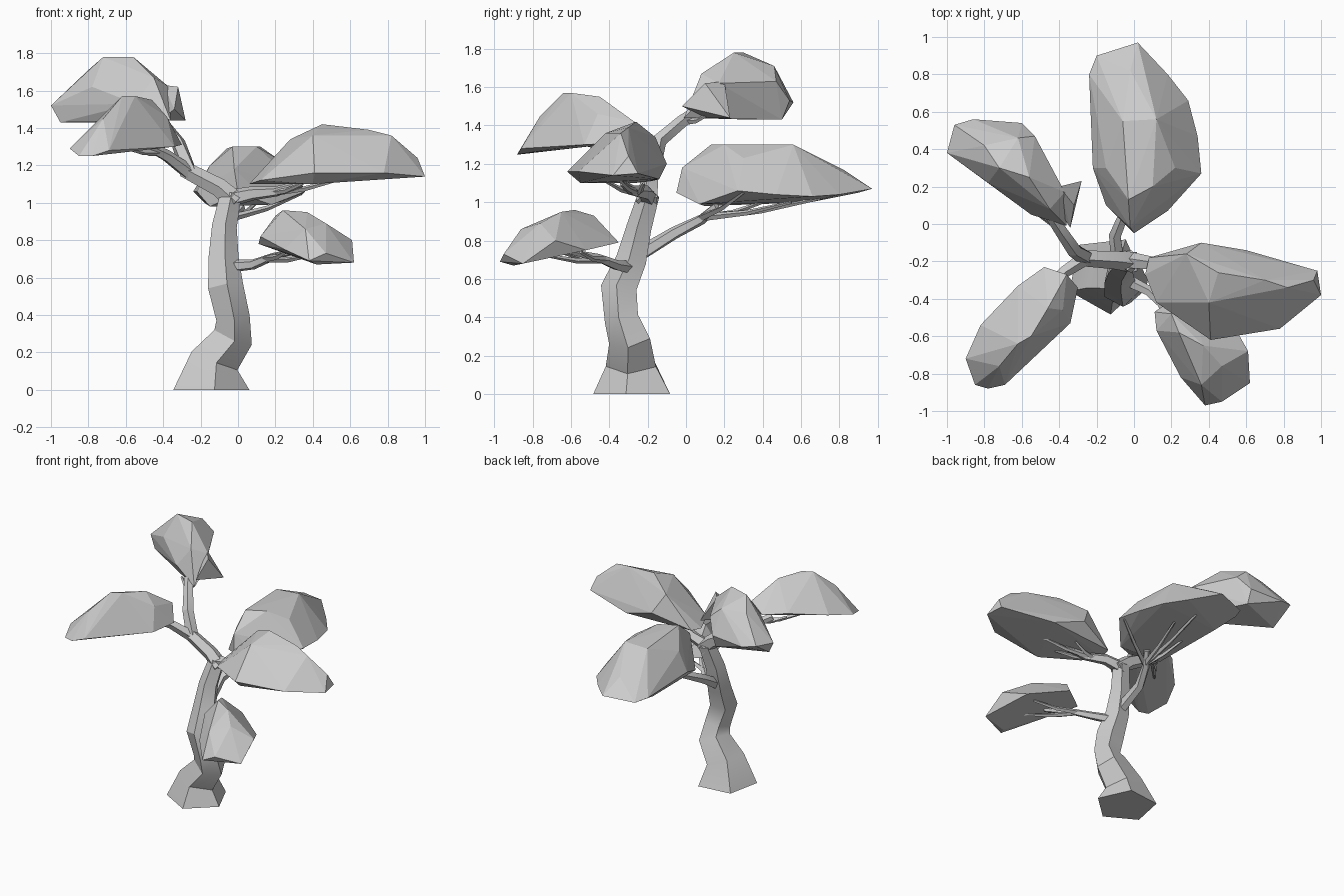
import bpy
import bmesh
from math import cos, sin, radians, tau
from mathutils import Vector

if "Cube" in bpy.data.objects:
    bpy.data.objects.remove(bpy.data.objects["Cube"], do_unlink=True)

grey = bpy.data.materials.new("plain grey")
grey.use_nodes = True
colour = (0.6, 0.6, 0.6, 1)
grey.diffuse_color = colour
grey.node_tree.nodes["Principled BSDF"].inputs["Base Color"].default_value = colour


def finish(bm, name, smooth_angle=None):
    """Turn a bmesh into a named grey object."""
    bmesh.ops.recalc_face_normals(bm, faces=bm.faces)
    mesh = bpy.data.meshes.new(name)
    bm.to_mesh(mesh)
    bm.free()
    mesh.materials.append(grey)
    obj = bpy.data.objects.new(name, mesh)
    bpy.context.collection.objects.link(obj)
    if smooth_angle:
        bpy.ops.object.select_all(action="DESELECT")
        obj.select_set(True)
        bpy.context.view_layer.objects.active = obj
        bpy.ops.object.shade_smooth_by_angle(angle=radians(smooth_angle))
    return obj


def tube(name, path, radii, sides=5, upright=False):
    """Loft a many-sided tube along a path; upright keeps the first ring level."""
    bm = bmesh.new()
    pts = [Vector(p) for p in path]
    last = len(pts) - 1
    rings = []
    for i, (p, r) in enumerate(zip(pts, radii)):
        along = (pts[min(i + 1, last)] - pts[max(i - 1, 0)]).normalized()
        if upright and i == 0:
            along = Vector((0, 0, 1))
        ref = Vector((1, 0, 0)) if upright else Vector((0, 0, 1))
        u = (ref - along * ref.dot(along)).normalized()
        v = along.cross(u)
        angles = [tau * k / sides - 0.2 for k in range(sides)]
        rings.append([bm.verts.new(p + (u * cos(a) + v * sin(a)) * r) for a in angles])
    for low, high in zip(rings, rings[1:]):
        for k in range(sides):
            n = (k + 1) % sides
            bm.faces.new((low[k], low[n], high[n], high[k]))
    bm.faces.new(rings[0])
    bm.faces.new(rings[-1])
    return finish(bm, name, 30)


def limb(name, path, thick, thin, sides=5):
    """Evenly tapering branch."""
    steps = len(path) - 1
    radii = [thick + (thin - thick) * i / steps for i in range(steps + 1)]
    return tube(name, path, radii, sides)


def twigs(name, start, *ends):
    """Thin twigs fanning out from the end of a branch."""
    for end in ends:
        a, b = Vector(start), Vector(end)
        bend = a.lerp(b, 0.5) - Vector((0, 0, 0.015))
        limb(name, (a, bend, b), 0.02, 0.008, 4)


def foliage(name, *lumps):
    """Faceted leaf cloud, each lump the hull around its corner points."""
    bm = bmesh.new()
    for corners in lumps:
        verts = [bm.verts.new(p) for p in corners]
        hull = bmesh.ops.convex_hull(bm, input=verts)
        spare = set(hull["geom_interior"]) | set(hull["geom_unused"])
        spare = [g for g in spare if isinstance(g, bmesh.types.BMVert)]
        bmesh.ops.delete(bm, geom=spare, context="VERTS")
    return finish(bm, name)


# Crooked trunk with a flared five-sided foot
tube("trunk",
     [(-.15, -.27, 0), (-.13, -.28, .16), (-.03, -.29, .29), (-.03, -.33, .39),
      (-.07, -.345, .55), (-.08, -.28, .7), (-.075, -.24, .87), (-.04, -.19, 1.04)],
     [.215, .14, .115, .095, .1, .085, .07, .06], upright=True)

# Main branches
limb("upper_fork", [(-.01, -.2, 1), (-.1, -.19, 1.08), (-.29, -.18, 1.18)], .06, .045)
limb("high_branch", [(-.26, -.18, 1.16), (-.32, -.14, 1.32), (-.4, -.02, 1.42),
                     (-.48, .1, 1.5)], .045, .03)
limb("front_right_branch", [(-.26, -.18, 1.16), (-.38, -.26, 1.25),
                            (-.48, -.35, 1.3)], .042, .025)
limb("left_branch", [(-.06, -.19, 1.02), (.08, -.21, 1.05), (.2, -.28, 1.06),
                     (.34, -.33, 1.1)], .05, .018)
limb("low_branch", [(-.04, -.3, .66), (.08, -.36, .67), (.18, -.46, .71),
                    (.3, -.6, .74)], .035, .015)
limb("back_branch", [(-.08, -.24, .73), (-.1, -.06, .84), (-.04, .08, .91),
                     (.02, .16, .98)], .04, .022)

# Twigs
twigs("high_twig", (-.4, -.02, 1.42), (-.5, .04, 1.46), (-.4, .12, 1.46))
twigs("front_right_twig", (-.4, -.28, 1.27), (-.55, -.42, 1.29), (-.62, -.52, 1.3))
twigs("left_twig", (.15, -.25, 1.05), (.56, -.36, 1.13), (.36, -.42, 1.11), (.34, -.22, 1.1))
twigs("low_twig", (.14, -.42, .7), (.4, -.72, .72), (.28, -.68, .75), (.44, -.55, .74))
twigs("back_twig", (-.03, .08, .92), (.34, .3, 1.05), (.1, .55, 1), (.03, .7, 1.02),
      (-.1, .4, 1))

# Leaf clouds
foliage("high_foliage",
        [(-1, .38, 1.52), (-.95, .36, 1.43), (-.96, .53, 1.54), (-.86, .56, 1.52),
         (-.6, .54, 1.53), (-.6, .5, 1.43), (-.53, .47, 1.63), (-.37, .17, 1.62),
         (-.36, -.01, 1.44), (-.55, .05, 1.53), (-.78, .22, 1.62), (-.56, .25, 1.78),
         (-.72, .3, 1.78), (-.62, .46, 1.71), (-.8, .42, 1.71), (-.45, .08, 1.67)],
        [(-.28, .23, 1.44), (-.34, -.02, 1.5), (-.32, .1, 1.62), (-.4, .2, 1.63),
         (-.42, .1, 1.44), (-.31, .12, 1.5)])
foliage("front_right_foliage",
        [(-.9, -.72, 1.29), (-.85, -.86, 1.25), (-.78, -.88, 1.25), (-.69, -.86, 1.28),
         (-.34, -.53, 1.3), (-.3, -.34, 1.31), (-.36, -.27, 1.42), (-.48, -.23, 1.36),
         (-.62, -.33, 1.37), (-.82, -.54, 1.33), (-.55, -.6, 1.57), (-.62, -.64, 1.57),
         (-.46, -.45, 1.55), (-.72, -.76, 1.45), (-.38, -.46, 1.46)])
foliage("left_foliage",
        [(.06, -.27, 1.1), (.08, -.18, 1.11), (.12, -.42, 1.12), (.41, -.62, 1.16),
         (.4, -.55, 1.1), (.78, -.56, 1.16), (1, -.38, 1.14), (.98, -.25, 1.15),
         (.6, -.14, 1.12), (.36, -.1, 1.2), (.28, -.16, 1.34), (.45, -.26, 1.42),
         (.7, -.3, 1.39), (.82, -.34, 1.36), (.96, -.3, 1.24), (.4, -.42, 1.36)])
foliage("low_foliage",
        [(.11, -.47, .78), (.12, -.57, .82), (.25, -.82, .75), (.38, -.97, .69),
         (.47, -.95, .73), (.62, -.85, .68), (.42, -.9, .67), (.61, -.68, .8),
         (.52, -.52, .75), (.28, -.35, .79), (.2, -.48, .93), (.24, -.58, .96),
         (.37, -.65, .95), (.47, -.76, .89), (.36, -.86, .86)])
foliage("back_foliage",
        [(0, -.05, 1.05), (-.02, -.02, 1.18), (.18, .07, .99), (.36, .27, 1.06),
         (.34, .47, 1.04), (.29, .66, 1.03), (.18, .8, 1.04), (.02, .97, 1.07),
         (-.2, .9, 1.05), (-.24, .8, 1.06), (-.18, .65, 1), (-.22, .3, 1.06),
         (-.15, .1, .98), (-.03, .13, 1.3), (.1, .2, 1.3), (.12, .56, 1.3),
         (-.06, .55, 1.29), (-.02, .82, 1.17), (.22, .3, 1.23), (-.15, .3, 1.2)])
